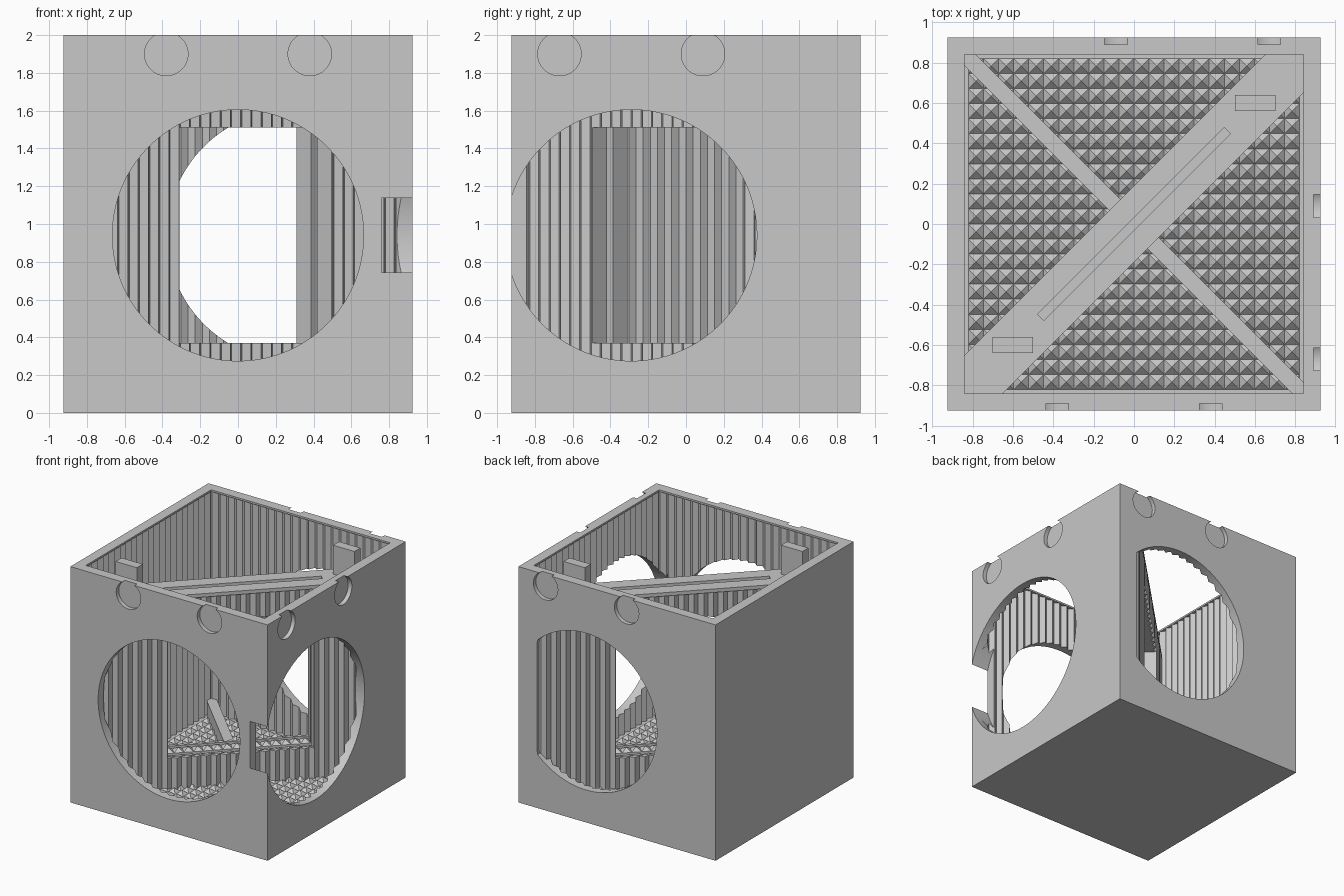
import bpy, bmesh, math
from mathutils import Matrix

if "Cube" in bpy.data.objects:
    bpy.data.objects.remove(bpy.data.objects["Cube"], do_unlink=True)

COLOUR = (0.58, 0.58, 0.58, 1)
grey = bpy.data.materials.new("plain grey")
grey.use_nodes = True
grey.diffuse_color = COLOUR
grey.node_tree.nodes["Principled BSDF"].inputs["Base Color"].default_value = COLOUR

HALF, INNER, FLOOR, TOP = 0.925, 0.84, 0.1, 2.0
WALL_TOP, CENTRE = 1.75, 0.94
RIB, PITCH = 0.028, 2 * INNER / 22
GROOVE = INNER + RIB
HALF_DIVIDER, HALF_SLOT, WINDOW = 0.134, 0.022, 0.57


def add_object(name, bm):
    mesh = bpy.data.meshes.new(name)
    bm.to_mesh(mesh)
    bm.free()
    mesh.materials.append(grey)
    obj = bpy.data.objects.new(name, mesh)
    bpy.context.collection.objects.link(obj)
    return obj


def prism(name, points, low, high, matrix=Matrix()):
    """Extrude an anticlockwise outline along local z, then place it."""
    bm = bmesh.new()
    bottom = [bm.verts.new((u, v, low)) for u, v in points]
    top = [bm.verts.new((u, v, high)) for u, v in points]
    bm.faces.new(bottom[::-1])
    bm.faces.new(top)
    for i in range(len(points)):
        j = (i + 1) % len(points)
        bm.faces.new((bottom[i], bottom[j], top[j], top[i]))
    bm.transform(matrix)
    return add_object(name, bm)


def pyramids(name, half_u, half_v, nu, nv, z, height, matrix=Matrix()):
    """Grid of square pyramids on a flat base."""
    bm = bmesh.new()
    pu, pv = half_u / nu, half_v / nv
    for i in range(nu):
        for j in range(nv):
            u, v = (2 * i + 1) * pu - half_u, (2 * j + 1) * pv - half_v
            ring = [bm.verts.new((a, b, z)) for a, b in rect(pu, pv, u, v)]
            tip = bm.verts.new((u, v, z + height))
            for k in range(4):
                bm.faces.new((ring[k], ring[(k + 1) % 4], tip))
    bm.transform(matrix)
    return add_object(name, bm)


def rect(u, v, cu=0, cv=0):
    return [(cu - u, cv - v), (cu + u, cv - v), (cu + u, cv + v), (cu - u, cv + v)]


def disc(cu, cv, r, limit=9.0, n=96):
    angles = [2 * math.pi * (i + 0.5) / n for i in range(n)]
    return [(min(cu + r * math.cos(a), limit), cv + r * math.sin(a)) for a in angles]


def band(a, t):
    """Outline of a diagonal strip running corner to corner of a square."""
    w = t * math.sqrt(2)
    return [(-a, -a), (w - a, -a), (a, a - w), (a, a), (a - w, a), (-a, w - a)]


def cut(obj, cutters):
    for c in cutters:
        mod = obj.modifiers.new("cut", "BOOLEAN")
        mod.operation, mod.solver, mod.object = "DIFFERENCE", "MANIFOLD", c
    bpy.context.view_layer.update()
    deps = bpy.context.evaluated_depsgraph_get()
    mesh = bpy.data.meshes.new_from_object(obj.evaluated_get(deps))
    obj.modifiers.clear()
    obj.data = mesh


def ribbed_panel(name, length, offset, angle, low, high):
    """Vertical zigzag ribs whose peaks point along local +y."""
    n = round(length / PITCH)
    step = length / n
    points = [(-length / 2, -0.012), (length / 2, -0.012), (length / 2, 0)]
    for i in range(n):
        x = length / 2 - i * step
        points += [(x - step / 2, RIB), (x - step, 0)]
    place = Matrix.Rotation(angle, 4, "Z") @ Matrix.Translation((0, offset, 0))
    return prism(name, points, low, high, place)


# Frames for cutters on the faces: outline in (side, height), depth outwards
front_frame = Matrix(((1, 0, 0), (0, 0, -1), (0, 1, 0))).to_4x4()
side_frame = Matrix(((0, 0, 1), (1, 0, 0), (0, 1, 0))).to_4x4()
diagonal = Matrix.Rotation(math.pi / 4, 4, "Z")

# Cutters for the three round openings and the small round recesses
SHIFT, RADIUS = 0.29, 0.665
holes = [
    prism("front_hole_cutter", disc(0, CENTRE, RADIUS), 0.76, 1, front_frame),
    prism("side_hole_cutter", disc(-SHIFT, CENTRE, RADIUS), 0.76, 1, side_frame),
    prism("back_hole_cutter", disc(SHIFT, CENTRE, RADIUS, 0.75), -1, -0.76, front_frame),
]
recesses = []
for frame, middle, low, high in ((front_frame, 0, 0.89, 1), (side_frame, -SHIFT, 0.89, 1),
                                 (front_frame, SHIFT, -1, -0.89)):
    for side in (-0.38, 0.38):
        recesses.append(prism("recess_cutter", disc(middle + side, 1.9, 0.115, n=64),
                              low, high, frame))
cavity = prism("cavity_cutter", rect(GROOVE, GROOVE), FLOOR, TOP - 0.015)
mouth = prism("mouth_cutter", rect(INNER, INNER), TOP - 0.2, TOP + 0.2)
low, high = CENTRE - WINDOW, CENTRE + WINDOW
window = prism("window_cutter", rect(WINDOW, 0.4), low, high, diagonal)
sill = prism("sill_cutter", rect(WINDOW, 0.4), low - RIB, CENTRE, diagonal)
slot = prism("slot_cutter", rect(0.655, HALF_SLOT), CENTRE - 0.655, TOP, diagonal)

# Outer shell with a thin lip round the mouth
shell = prism("shell", rect(HALF, HALF), 0, TOP)
cut(shell, [cavity, mouth] + holes + recesses)

# Ribbed lining on the four walls, tucked under the lip
for i, name in enumerate(("front", "side_left", "back", "side_right")):
    lining = ribbed_panel(name + "_ribs", 2 * GROOVE, -GROOVE, i * math.pi / 2,
                          FLOOR - 0.01, TOP - 0.01)
    cut(lining, holes)

# Diagonal divider with a square window, a slot and a flat cap
core = HALF_DIVIDER - RIB
divider = prism("divider", band(HALF - 0.005, core), FLOOR - 0.01, WALL_TOP - 0.03)
cut(divider, [window, sill, slot])
cap = prism("divider_cap", band(INNER + 0.005, HALF_DIVIDER), WALL_TOP - 0.03, WALL_TOP)
cut(cap, [slot])
for name, angle in (("rear", math.pi / 4), ("fore", 5 * math.pi / 4)):
    ribs = ribbed_panel("divider_%s_ribs" % name, 2.3, core, angle, FLOOR, WALL_TOP - 0.03)
    cut(ribs, [window])

# Two rows of pyramids on the window sill, either side of the slot
row = (core - HALF_SLOT) / 2
for name, side in (("rear", 1), ("fore", -1)):
    place = diagonal @ Matrix.Translation((0, side * (HALF_SLOT + row), 0))
    pyramids(name + "_sill_pyramids", WINDOW, row, 15, 1, low - RIB, RIB, place)

# Upright tabs on the divider
for name, s in (("fore_tab", -1), ("rear_tab", 1)):
    prism(name, rect(0.1, 0.04, 0.6 * s, 0.6 * s), WALL_TOP - 0.01, TOP - 0.005)

# Low cross strip on the floor along the other diagonal
prism("floor_strip", band(INNER + 0.005, 0.04), FLOOR - 0.01, 0.23,
      Matrix.Rotation(math.pi / 2, 4, "Z"))

# Pyramids covering the floor
pyramids("floor_pyramids", 0.82, 0.82, 22, 22, FLOOR, 0.035)

# Remove the cutters and smooth the round openings
for c in holes + recesses + [cavity, mouth, window, sill, slot]:
    bpy.data.objects.remove(c, do_unlink=True)
for o in bpy.context.selected_objects:
    o.select_set(False)
shell.select_set(True)
bpy.context.view_layer.objects.active = shell
bpy.ops.object.shade_smooth_by_angle(angle=math.radians(20))
